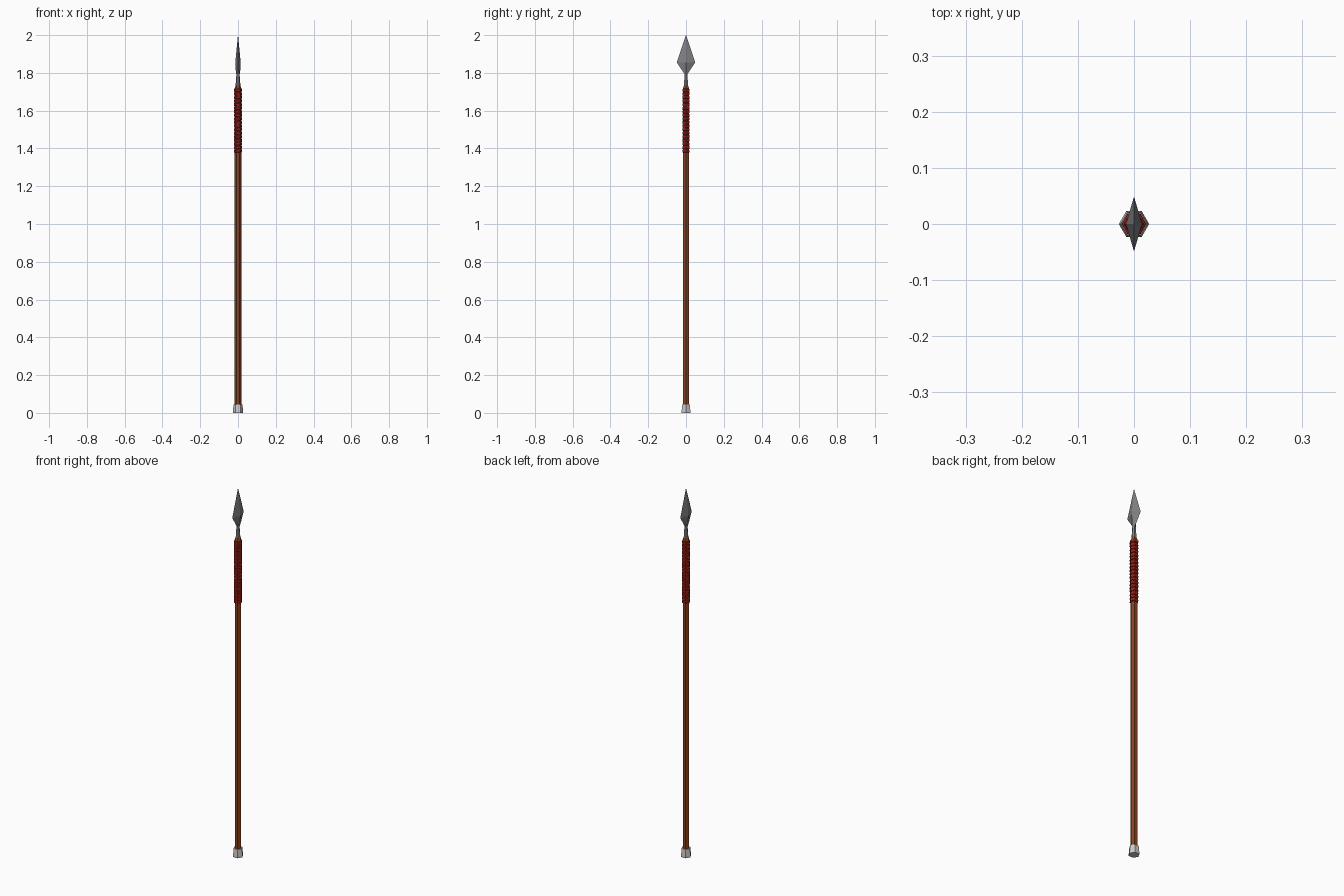
import bpy, bmesh, math, random
from mathutils import Matrix

if "Cube" in bpy.data.objects:
    bpy.data.objects.remove(bpy.data.objects["Cube"])

random.seed(4)

def material(name, rgb):
    m = bpy.data.materials.new(name)
    m.diffuse_color = (*rgb, 1)
    m.use_nodes = True
    m.node_tree.nodes["Principled BSDF"].inputs["Base Color"].default_value = m.diffuse_color
    return m

wood = material("wood", (0.25, 0.055, 0.015))
cord = material("red_cord", (0.32, 0.012, 0.008))
steel = material("dark_steel", (0.22, 0.22, 0.23))

def finish(bm, name, mat=None):
    bmesh.ops.recalc_face_normals(bm, faces=bm.faces)
    me = bpy.data.meshes.new(name)
    bm.to_mesh(me)
    bm.free()
    ob = bpy.data.objects.new(name, me)
    bpy.context.collection.objects.link(ob)
    if mat:
        me.materials.append(mat)
    return ob

def loft(name, levels, sides, mat=None):
    """Stack of polygon sections (z, x radius, y radius), capped at both ends."""
    bm = bmesh.new()
    rings = []
    for z, rx, ry in levels:
        rings.append([bm.verts.new((rx * math.cos(math.tau * i / sides),
                                    ry * math.sin(math.tau * i / sides), z))
                      for i in range(sides)])
    for a, b in zip(rings, rings[1:]):
        for i in range(sides):
            j = (i + 1) % sides
            bm.faces.new((a[i], a[j], b[j], b[i]))
    bm.faces.new(rings[0])
    bm.faces.new(rings[-1])
    bmesh.ops.remove_doubles(bm, verts=bm.verts, dist=1e-6)
    return finish(bm, name, mat)

# Wooden shaft with a chamfered top, and the flared metal foot
loft("shaft", [(0.02, .0175, .0175), (1.72, .0175, .0175), (1.735, .012, .012)], 6, wood)
loft("butt_cap", [(0, .027, .027), (0.008, .027, .027), (0.045, .0235, .0235)], 6)

# Socket and four-sided spearhead, broad along y
loft("socket", [(1.72, .013, .013), (1.745, .012, .012),
                (1.785, .009, .009), (1.82, .008, .008)], 6, steel)
loft("spearhead", [(1.795, .011, .008), (1.855, .0143, .049),
                   (2.0, .0003, .0003)], 4, steel)

# Cord binding: slightly tilted hexagonal rings below the head
bm = bmesh.new()
count, low, high = 18, 1.386, 1.708
for k in range(count):
    z = low + (high - low) * k / (count - 1)
    place = (Matrix.Translation((0, 0, z))
             @ Matrix.Rotation(random.uniform(-.1, .1), 4, 'X')
             @ Matrix.Rotation(random.uniform(-.1, .1), 4, 'Y'))
    loops = []
    for dz, r in ((-.0085, .017), (-.006, .0215), (.006, .0215), (.0085, .017)):
        loops.append([bm.verts.new(place @ Matrix.Rotation(math.tau * i / 6, 4, 'Z')
                                   @ Matrix.Translation((r, 0, dz)).to_translation())
                      for i in range(6)])
    for a, b in zip(loops, loops[1:]):
        for i in range(6):
            j = (i + 1) % 6
            bm.faces.new((a[i], a[j], b[j], b[i]))
    bm.faces.new(loops[0])
    bm.faces.new(loops[-1])
finish(bm, "cord_binding", cord)
